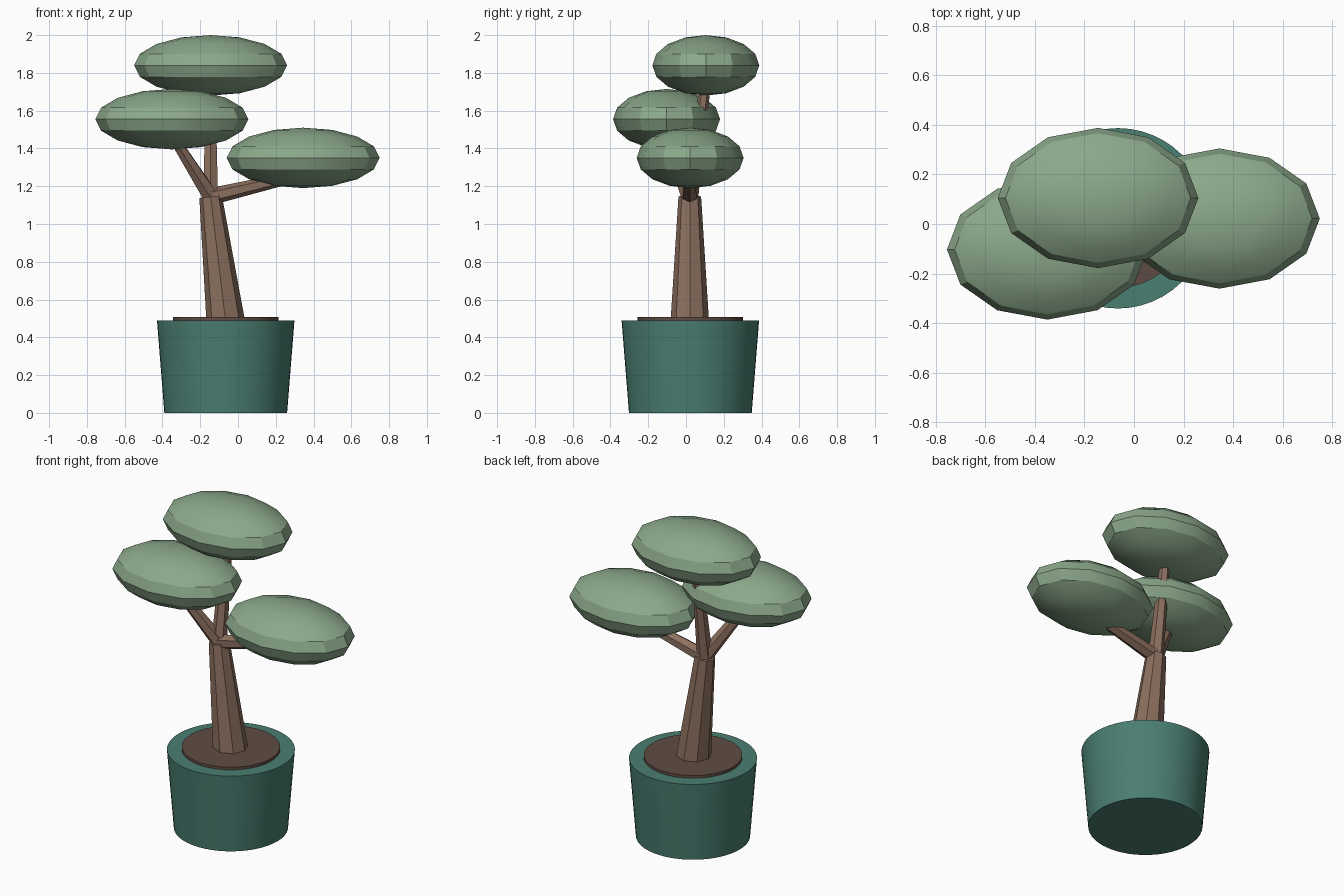
import bpy
import math
from mathutils import Vector

cube = bpy.data.objects.get("Cube")
if cube:
    bpy.data.objects.remove(cube, do_unlink=True)


def material(name, rgb):
    """Flat material from an sRGB byte triple."""
    linear = [((c / 255 + 0.055) / 1.055) ** 2.4 for c in rgb] + [1.0]
    mat = bpy.data.materials.new(name)
    mat.use_nodes = True
    mat.diffuse_color = linear
    bsdf = next(n for n in mat.node_tree.nodes if n.type == "BSDF_PRINCIPLED")
    bsdf.inputs["Base Color"].default_value = linear
    bsdf.inputs["Roughness"].default_value = 0.9
    return mat


teal = material("teal glaze", (74, 126, 113))
earth = material("dark soil", (95, 75, 67))
bark = material("brown bark", (139, 111, 94))
sage = material("sage leaves", (139, 168, 138))


def finish(name, mat, smooth=True):
    obj = bpy.context.object
    obj.name = name
    obj.data.materials.append(mat)
    if smooth:
        bpy.ops.object.shade_smooth_by_angle(angle=math.radians(30))
    return obj


def tapered(name, start, end, r1, r2, sides, mat, smooth=False):
    """Tapered round or faceted post between two points."""
    start, end = Vector(start), Vector(end)
    axis = end - start
    bpy.ops.mesh.primitive_cone_add(
        vertices=sides, radius1=r1, radius2=r2, depth=axis.length,
        location=(start + end) / 2,
        rotation=axis.to_track_quat("Z", "Y").to_euler())
    return finish(name, mat, smooth)


# Pot and soil
px, py = -0.065, 0.023
tapered("pot", (px, py, 0), (px, py, 0.49), 0.325, 0.364, 48, teal, True)
tapered("soil", (px, py, 0.46), (px, py, 0.507), 0.28, 0.28, 48, earth, True)

# Trunk and the three branches growing from its top
fork = (-0.145, 0.02, 1.145)
tapered("trunk", (px, 0.02, 0.48), fork, 0.102, 0.06, 8, bark)
branches = {
    "left_branch": (0.345, 0.02, 1.26),
    "right_branch": (-0.35, -0.105, 1.47),
    "top_branch": (-0.145, 0.105, 1.75),
}
for name, tip in branches.items():
    tapered(name, fork, tip, 0.045, 0.028, 6, bark)

# Flattened leaf clouds
clouds = {
    "left_leaf_cloud": (0.345, 0.022, 1.35),
    "right_leaf_cloud": (-0.35, -0.103, 1.555),
    "top_leaf_cloud": (-0.145, 0.105, 1.84),
}
for name, centre in clouds.items():
    bpy.ops.mesh.primitive_uv_sphere_add(
        segments=12, ring_count=8, radius=1, location=centre)
    bpy.context.object.scale = (0.405, 0.283, 0.16)
    bpy.ops.object.transform_apply(location=False, rotation=False, scale=True)
    finish(name, sage)
